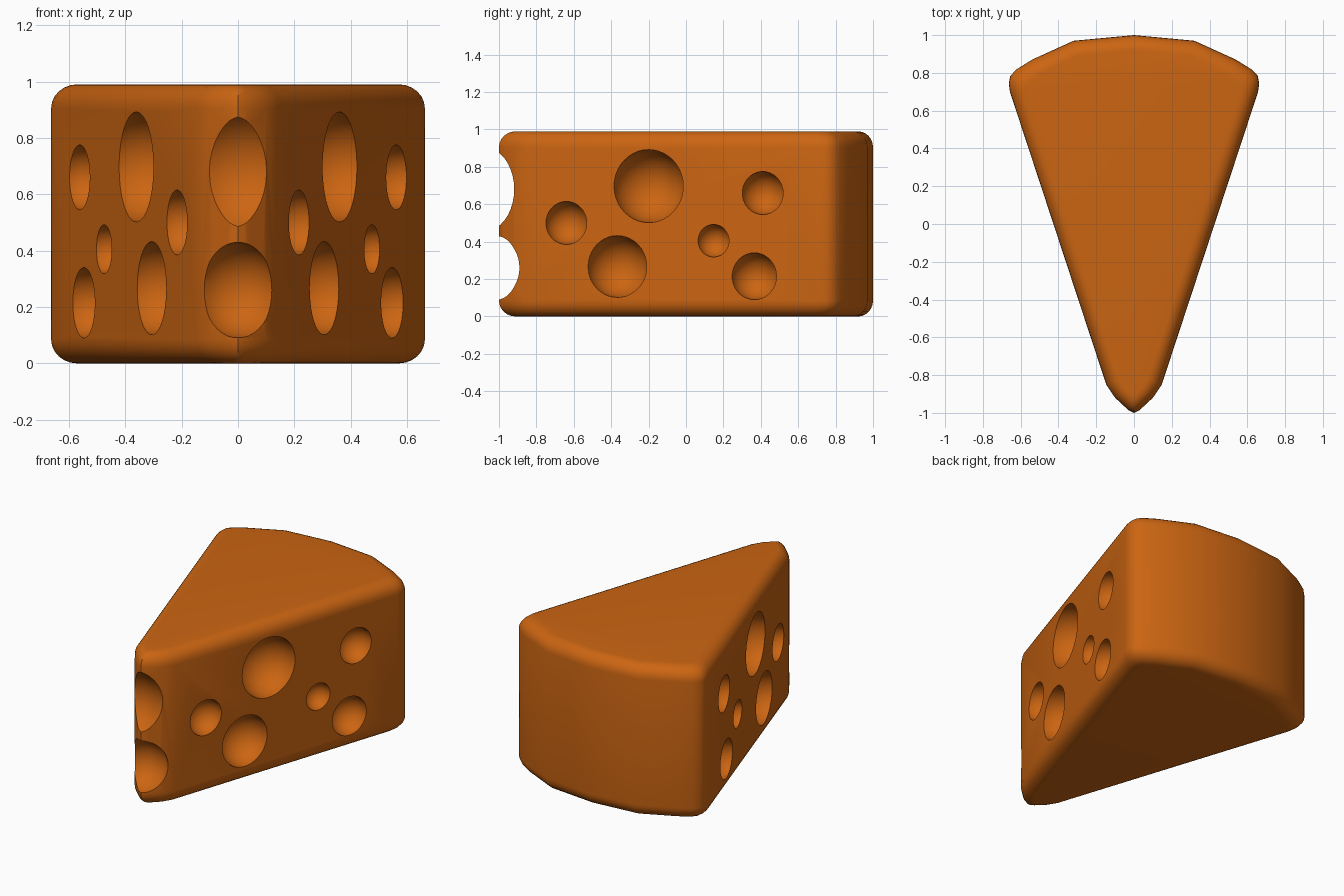
import bpy, bmesh
from math import sin, cos, radians
from mathutils import Matrix

if "Cube" in bpy.data.objects:
    bpy.data.objects.remove(bpy.data.objects["Cube"])

HEIGHT, ROUND, STEPS = 0.99, 0.085, 6

# Half outline of the wedge: outer x, y at mid height, inset x, y on the caps
HALF = [
    (0, -1, 0, -.91), (.03, -.985, .015, -.9), (.10, -.92, .045, -.87),
    (.147, -.85, .073, -.82), (.657, .70, .563, .67), (.663, .745, .57, .71),
    (.655, .785, .57, .73), (.62, .82, .56, .75), (.54, .87, .50, .79),
    (.32, .97, .30, .89), (0, 1, 0, .92),
]
OUTLINE = HALF + [(-a, b, -c, d) for a, b, c, d in HALF[-2:0:-1]]


def make_object(name, bm):
    bmesh.ops.recalc_face_normals(bm, faces=bm.faces)
    mesh = bpy.data.meshes.new(name)
    bm.to_mesh(mesh)
    bm.free()
    obj = bpy.data.objects.new(name, mesh)
    bpy.context.collection.objects.link(obj)
    return obj


# Wedge body: stacked rings with rounded upper and lower rims
bm = bmesh.new()
angles = [radians(90 * i / STEPS) for i in range(STEPS + 1)]
levels = [(1 - cos(a), ROUND - ROUND * sin(a)) for a in reversed(angles)]
levels += [(1 - cos(a), HEIGHT - ROUND + ROUND * sin(a)) for a in angles]
rings = []
for t, z in levels:
    rings.append([bm.verts.new((a + (c - a) * t, b + (d - b) * t, z))
                  for a, b, c, d in OUTLINE])
n = len(OUTLINE)
for low, high in zip(rings, rings[1:]):
    for i in range(n):
        j = (i + 1) % n
        bm.faces.new((low[i], low[j], high[j], high[i]))
bm.faces.new(rings[0][::-1])
bm.faces.new(rings[-1])
wedge = make_object("cheese_wedge", bm)

# Hole cutters: spheres centred on both cut sides, plus two at the tip
SIDE_HOLES = [(-.64, .50, .115), (-.20, .697, .195), (.41, .66, .115),
              (.147, .405, .087), (-.367, .267, .165), (.365, .215, .125)]
spheres = [(0, -1.129, .68, .234), (0, -1.011, .26, .17)]
for y, z, r in SIDE_HOLES:
    x = .147 + .329 * (y + .85)
    spheres += [(x, y, z, r), (-x, y, z, r)]
bm = bmesh.new()
for x, y, z, r in spheres:
    bmesh.ops.create_uvsphere(bm, u_segments=40, v_segments=20, radius=r,
                              matrix=Matrix.Translation((x, y, z)))
cutter = make_object("hole_cutter", bm)
cutter.hide_render = True

# Carve the holes, then smooth with crisp rims
bpy.context.view_layer.objects.active = wedge
wedge.select_set(True)
cut = wedge.modifiers.new("holes", 'BOOLEAN')
cut.operation, cut.solver, cut.object = 'DIFFERENCE', 'EXACT', cutter
bpy.ops.object.modifier_apply(modifier=cut.name)
bpy.data.objects.remove(cutter)
bpy.ops.object.shade_smooth_by_angle(angle=radians(35))

# Orange cheese colour
mat = bpy.data.materials.new("cheese_orange")
mat.diffuse_color = (0.6, 0.13, 0.006, 1)
mat.use_nodes = True
mat.node_tree.nodes["Principled BSDF"].inputs["Base Color"].default_value = mat.diffuse_color
wedge.data.materials.clear()
wedge.data.materials.append(mat)
